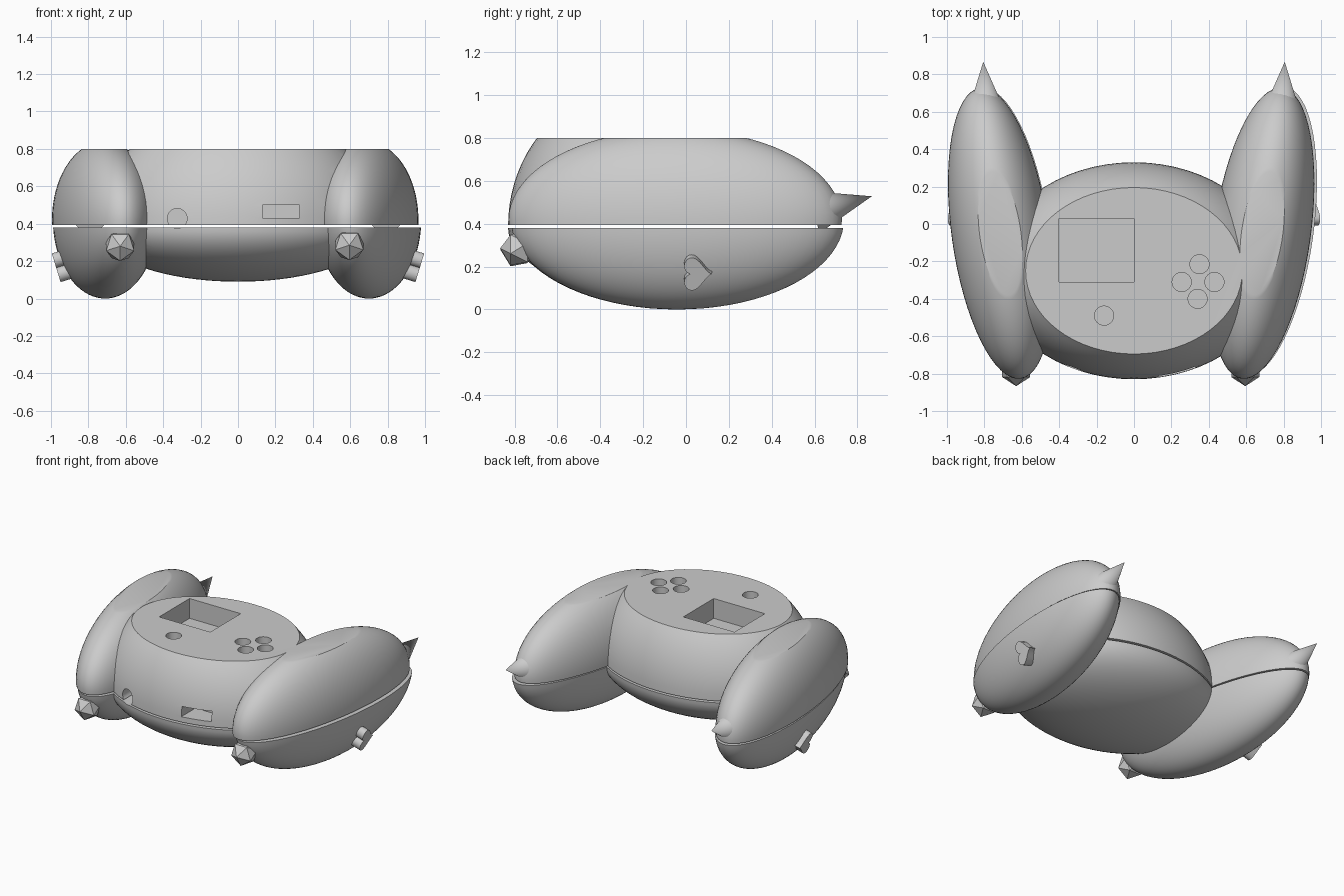
import bpy, bmesh, math
from mathutils import Matrix, Vector

if "Cube" in bpy.data.objects:
    bpy.data.objects.remove(bpy.data.objects["Cube"])

grey = bpy.data.materials.new("plain grey")
grey.use_nodes = True
grey.diffuse_color = (0.6, 0.6, 0.6, 1)
grey.node_tree.nodes["Principled BSDF"].inputs["Base Color"].default_value = (0.6, 0.6, 0.6, 1)


def new_object(name, bm):
    bmesh.ops.recalc_face_normals(bm, faces=bm.faces)
    mesh = bpy.data.meshes.new(name)
    bm.to_mesh(mesh)
    bm.free()
    mesh.materials.append(grey)
    ob = bpy.data.objects.new(name, mesh)
    bpy.context.collection.objects.link(ob)
    return ob


def place(loc, rot=None, scale=(1, 1, 1)):
    return Matrix.Translation(loc) @ (rot or Matrix()) @ Matrix.Diagonal((*scale, 1))


def ellipsoid(name, loc, radii, turn=0):
    bm = bmesh.new()
    bmesh.ops.create_uvsphere(bm, u_segments=64, v_segments=40, radius=1,
                              matrix=place(loc, Matrix.Rotation(turn, 4, 'Z'), radii))
    return new_object(name, bm)


def box(name, low, high):
    low, high = Vector(low), Vector(high)
    bm = bmesh.new()
    bmesh.ops.create_cube(bm, size=1, matrix=place((low + high) / 2, None, high - low))
    return new_object(name, bm)


def cone(name, start, end, r1, r2, sides=32):
    start, end = Vector(start), Vector(end)
    axis = end - start
    bm = bmesh.new()
    bmesh.ops.create_cone(bm, cap_ends=True, segments=sides, radius1=r1, radius2=r2,
                          depth=axis.length,
                          matrix=place((start + end) / 2,
                                       axis.to_track_quat('Z', 'Y').to_matrix().to_4x4()))
    return new_object(name, bm)


def combine(target, tool, operation, keep=False):
    tool.hide_render = True
    mod = target.modifiers.new(operation, 'BOOLEAN')
    mod.operation, mod.solver, mod.object = operation, 'EXACT', tool
    with bpy.context.temp_override(object=target, active_object=target, selected_objects=[target]):
        bpy.ops.object.modifier_apply(modifier=mod.name)
    if not keep:
        bpy.data.objects.remove(tool)


def smooth(ob):
    bpy.ops.object.select_all(action='DESELECT')
    ob.select_set(True)
    bpy.context.view_layer.objects.active = ob
    bpy.ops.object.shade_smooth_by_angle(angle=math.radians(30))


# Shell halves: a wide body merged with two splayed grips, trimmed flat
def shell(name, body_z, body_height, right_grip, left_grip, bottom, top):
    ob = ellipsoid(name, (0, -0.25, body_z), (0.755, 0.58, body_height))
    for (x, y), turn in ((right_grip, 8), (left_grip, -8)):
        # the turn sign leans each back end outwards
        grip = ellipsoid("grip", (x, y, 0.42), (0.26, 0.785, 0.42), math.radians(-turn))
        combine(ob, grip, 'UNION')
    combine(ob, box("trim", (-2, -2, bottom), (2, 2, top)), 'INTERSECT')
    return ob


upper = shell("upper_shell", 0.39, 0.64, (0.685, -0.05), (-0.715, -0.05), 0.393, 0.8)
lower = shell("lower_shell", 0.38, 0.29, (0.7, -0.04), (-0.71, -0.045), -1, 0.38)

# Screen recess and button wells
combine(upper, box("screen_cutter", (-0.4, -0.31, 0.66), (0, 0.03, 1)), 'DIFFERENCE')
for x, y in ((0.35, -0.215), (0.255, -0.31), (0.43, -0.31), (0.34, -0.4), (-0.16, -0.49)):
    combine(upper, cone("well_cutter", (x, y, 0.7), (x, y, 0.9), 0.051, 0.051), 'DIFFERENCE')

# Front socket and slot
combine(upper, box("slot_cutter", (0.13, -1, 0.43), (0.33, -0.66, 0.5)), 'DIFFERENCE')
socket = cone("socket_cutter", (-0.325, -1, 0.428), (-0.325, -0.62, 0.428), 0.053, 0.053)
combine(lower, socket, 'DIFFERENCE', keep=True)
combine(upper, socket, 'DIFFERENCE')
smooth(upper)
smooth(lower)


# Heart plate, pointing to the back
def heart(name, side):
    bm = bmesh.new()
    verts = []
    for i in range(40):
        t = math.tau * i / 40
        across = 16 * math.sin(t) ** 3
        along = (13 * math.cos(t) - 5 * math.cos(2 * t)
                 - 2 * math.cos(3 * t) - math.cos(4 * t))
        verts.append(bm.verts.new((0, -along * 0.0045, across * 0.005)))
    face = bm.faces.new(verts)
    moved = bmesh.ops.extrude_face_region(bm, geom=[face])["geom"]
    bmesh.ops.translate(bm, vec=(0.07 * side, 0, 0),
                        verts=[v for v in moved if isinstance(v, bmesh.types.BMVert)])
    bm.transform(place((0.905 * side, 0.045, 0.185), Matrix.Rotation(side * math.radians(17), 4, 'Y')))
    smooth(new_object(name, bm))


# Spikes, faceted studs and hearts on both grips
for label, side, stud_x, stud_z in (("left", 1, 0.595, 0.285), ("right", -1, -0.63, 0.28)):
    smooth(cone(label + "_back_spike", (0.79 * side, 0.6, 0.455), (0.806 * side, 0.867, 0.528), 0.1, 0))
    bm = bmesh.new()
    facing = Matrix.Rotation(math.pi / 2, 4, 'X') @ Matrix.Rotation(-math.pi / 2, 4, 'Z')
    bmesh.ops.create_icosphere(bm, subdivisions=1, radius=0.088,
                               matrix=place((stud_x, -0.779, stud_z), facing))
    new_object(label + "_front_stud", bm)
    heart(label + "_heart", side)
